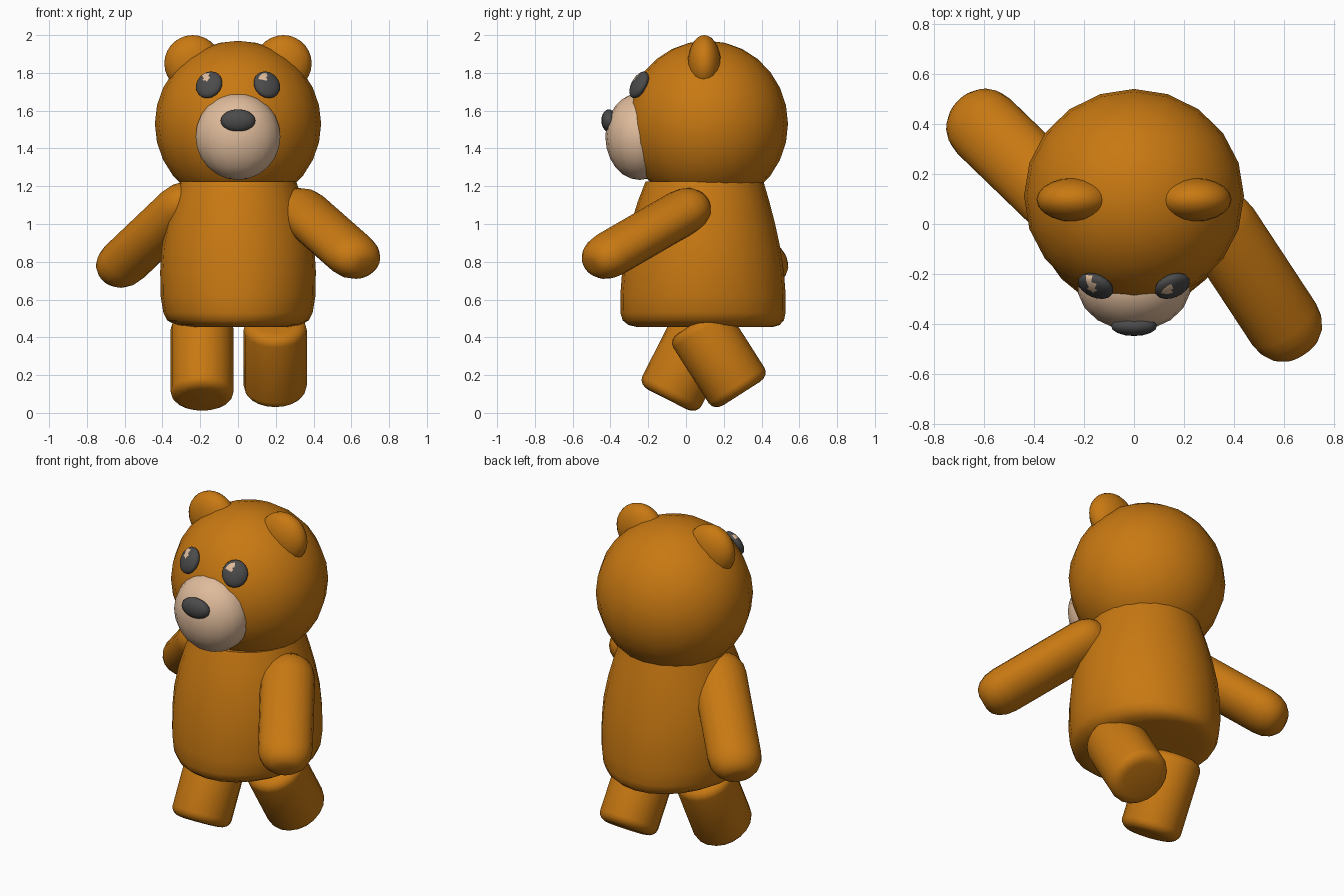
import bpy, bmesh, math
from mathutils import Vector, Matrix

if "Cube" in bpy.data.objects:
    bpy.data.objects.remove(bpy.data.objects["Cube"])


def material(name, rgb):
    m = bpy.data.materials.new(name)
    m.diffuse_color = (*rgb, 1)
    m.use_nodes = True
    m.node_tree.nodes["Principled BSDF"].inputs["Base Color"].default_value = m.diffuse_color
    return m


FUR = material("orange_fur", (0.58, 0.19, 0.006))
CREAM = material("cream", (0.74, 0.50, 0.33))
DARK = material("dark_grey", (0.07, 0.07, 0.07))


def finish(name, bm, mats, angle=50):
    bmesh.ops.recalc_face_normals(bm, faces=bm.faces)
    me = bpy.data.meshes.new(name)
    bm.to_mesh(me)
    bm.free()
    for m in mats:
        me.materials.append(m)
    ob = bpy.data.objects.new(name, me)
    bpy.context.collection.objects.link(ob)
    bpy.context.view_layer.objects.active = ob
    ob.select_set(True)
    bpy.ops.object.shade_smooth_by_angle(angle=math.radians(angle))
    ob.select_set(False)
    return ob


def frame(origin, axis):
    """Matrix with local z along axis and local x horizontal."""
    z = Vector(axis).normalized()
    x = Vector((-z.y, z.x, 0)).normalized()
    y = z.cross(x)
    m = Matrix((x, y, z)).transposed().to_4x4()
    m.translation = origin
    return m


def ellipsoid(name, centre, radii, mat, segs=20, rings=14, axis=None):
    bm = bmesh.new()
    bmesh.ops.create_uvsphere(bm, u_segments=segs, v_segments=rings, radius=1)
    m = frame(centre, axis) if axis else Matrix.Translation(centre)
    bm.transform(m @ Matrix.Diagonal((*radii, 1)))
    return finish(name, bm, [mat])


def loft(name, rings, mat, m=Matrix(), segs=20):
    """Capped stack of ellipses, each ring (z, rx, ry, y offset)."""
    bm = bmesh.new()
    prev = None
    for i, (z, rx, ry, yc) in enumerate(rings):
        ring = []
        for k in range(segs):
            a = 2 * math.pi * k / segs
            ring.append(bm.verts.new((rx * math.cos(a), yc + ry * math.sin(a), z)))
        if prev:
            for k in range(segs):
                j = (k + 1) % segs
                bm.faces.new((prev[k], prev[j], ring[j], ring[k]))
        if i in (0, len(rings) - 1):
            bm.faces.new(ring)
        prev = ring
    bm.transform(m)
    return finish(name, bm, [mat])


def limb(name, start, end, rx, ry, cap, flat):
    """Rounded cylinder between two cap centres; flat is the end face scale."""
    d = Vector(end) - Vector(start)
    curve = []
    for i in range(5):
        a = i / 4 * math.pi / 2
        curve.append((cap * math.sin(a), flat + (1 - flat) * math.cos(a)))
    rings = [(-h, rx * s, ry * s, 0) for h, s in reversed(curve)]
    rings += [(d.length + h, rx * s, ry * s, 0) for h, s in curve]
    return loft(name, rings, FUR, frame(start, d))


# Body
loft("body", [(0.455, 0.27, 0.36, 0.10), (0.465, 0.33, 0.40, 0.095),
              (0.49, 0.375, 0.427, 0.092), (0.53, 0.395, 0.437, 0.09),
              (0.62, 0.41, 0.438, 0.09), (0.75, 0.412, 0.428, 0.09),
              (0.87, 0.405, 0.41, 0.09), (1.0, 0.38, 0.382, 0.09),
              (1.12, 0.345, 0.348, 0.093), (1.225, 0.308, 0.312, 0.098)], FUR, segs=24)

# Head and ears
ellipsoid("head", (0, 0.112, 1.53), (0.44, 0.428, 0.44), FUR)
for side, tag in ((-1, "left"), (1, "right")):
    ellipsoid(tag + "_ear", (side * 0.24, 0.097, 1.85), (0.15, 0.088, 0.15), FUR, 20, 14)

# Arms: one swings back, one swings forward
limb("left_arm", (-0.30, 0.10, 1.085), (-0.60, 0.39, 0.80), 0.152, 0.125, 0.14, 0.3)
limb("right_arm", (0.35, -0.02, 1.06), (0.60, -0.40, 0.84), 0.152, 0.122, 0.14, 0.3)

# Legs in a walking stride
limb("left_leg", (-0.19, 0.09, 0.44), (-0.19, -0.075, 0.115), 0.167, 0.175, 0.05, 0.65)
limb("right_leg", (0.197, 0.08, 0.44), (0.197, 0.268, 0.145), 0.167, 0.175, 0.05, 0.65)

# Muzzle and nose
ellipsoid("muzzle", (0, -0.245, 1.463), (0.228, 0.182, 0.23), CREAM, 18, 12)
ellipsoid("nose", (0, -0.408, 1.547), (0.092, 0.04, 0.06), DARK, 16, 10)

# Eyes, with a small cream glint set on a few faces
for side, tag in ((-1, "left"), (1, "right")):
    pos = Vector((side * 0.153, -0.248, 1.737))
    normal = (side * 0.155, -0.36, 0.20)
    eye = ellipsoid(tag + "_eye", pos, (0.074, 0.078, 0.034), DARK, 16, 14, normal)
    eye.data.materials.append(CREAM)
    for p in eye.data.polygons:
        outward = (p.center - pos).dot(Vector(normal)) > 0
        if outward and math.hypot(p.center.x - pos.x + 0.017,
                                  p.center.z - pos.z - 0.042) < 0.02:
            p.material_index = 1
